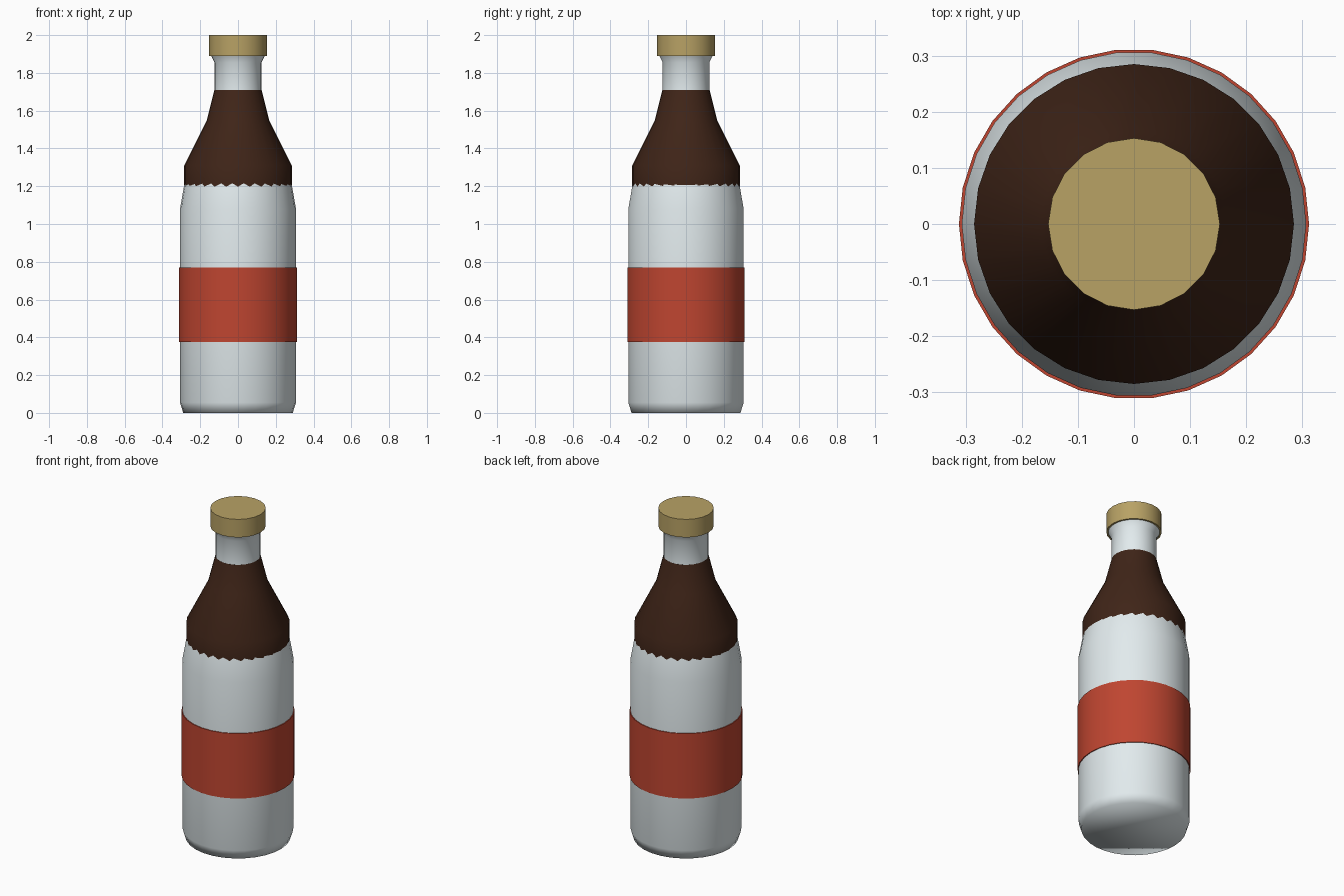
import bpy, bmesh, math

if "Cube" in bpy.data.objects:
    bpy.data.objects.remove(bpy.data.objects["Cube"])


def lathe(name, profile, sides, color, angle=30):
    """Revolve (radius, z) points about z, closing both ends with flat faces."""
    bm = bmesh.new()
    rings = [[bm.verts.new((r * math.cos(2 * math.pi * i / sides),
                            r * math.sin(2 * math.pi * i / sides), z))
              for i in range(sides)] for r, z in profile]
    for a, b in zip(rings, rings[1:]):
        for i in range(sides):
            j = (i + 1) % sides
            bm.faces.new((a[i], a[j], b[j], b[i]))
    bm.faces.new(rings[0][::-1])
    bm.faces.new(rings[-1])
    mesh = bpy.data.meshes.new(name)
    bm.to_mesh(mesh)
    bm.free()
    obj = bpy.data.objects.new(name, mesh)
    bpy.context.collection.objects.link(obj)
    mat = bpy.data.materials.new(name + "_color")
    mat.diffuse_color = (*color, 1)
    mat.use_nodes = True
    mat.node_tree.nodes["Principled BSDF"].inputs["Base Color"].default_value = mat.diffuse_color
    mesh.materials.append(mat)
    bpy.ops.object.select_all(action='DESELECT')
    obj.select_set(True)
    bpy.context.view_layer.objects.active = obj
    bpy.ops.object.shade_smooth_by_angle(angle=math.radians(angle))
    return obj


# Glass body, softly shaded down to the base, with a flared lip
lathe("glass_body", [(0.29, 0), (0.307, 0.055), (0.307, 1.08), (0.279, 1.24),
                     (0.26, 1.31), (0.145, 1.55), (0.124, 1.69),
                     (0.124, 1.855), (0.142, 1.89)], 30, (0.76, 0.83, 0.85), 100)

# Dark shoulder sleeve; its lower rim sinks into the tapering body
lathe("shoulder_sleeve", [(0.285, 1.195), (0.285, 1.31), (0.165, 1.55),
                          (0.125, 1.71)], 28, (0.05, 0.018, 0.009))

# Label band, a thin ring around the body
lathe("label_band", [(0.30, 0.375), (0.312, 0.375), (0.312, 0.77),
                     (0.30, 0.77)], 30, (0.52, 0.06, 0.03))

# Cap
lathe("cap", [(0.153, 1.89), (0.153, 2.0)], 20, (0.48, 0.36, 0.13))
